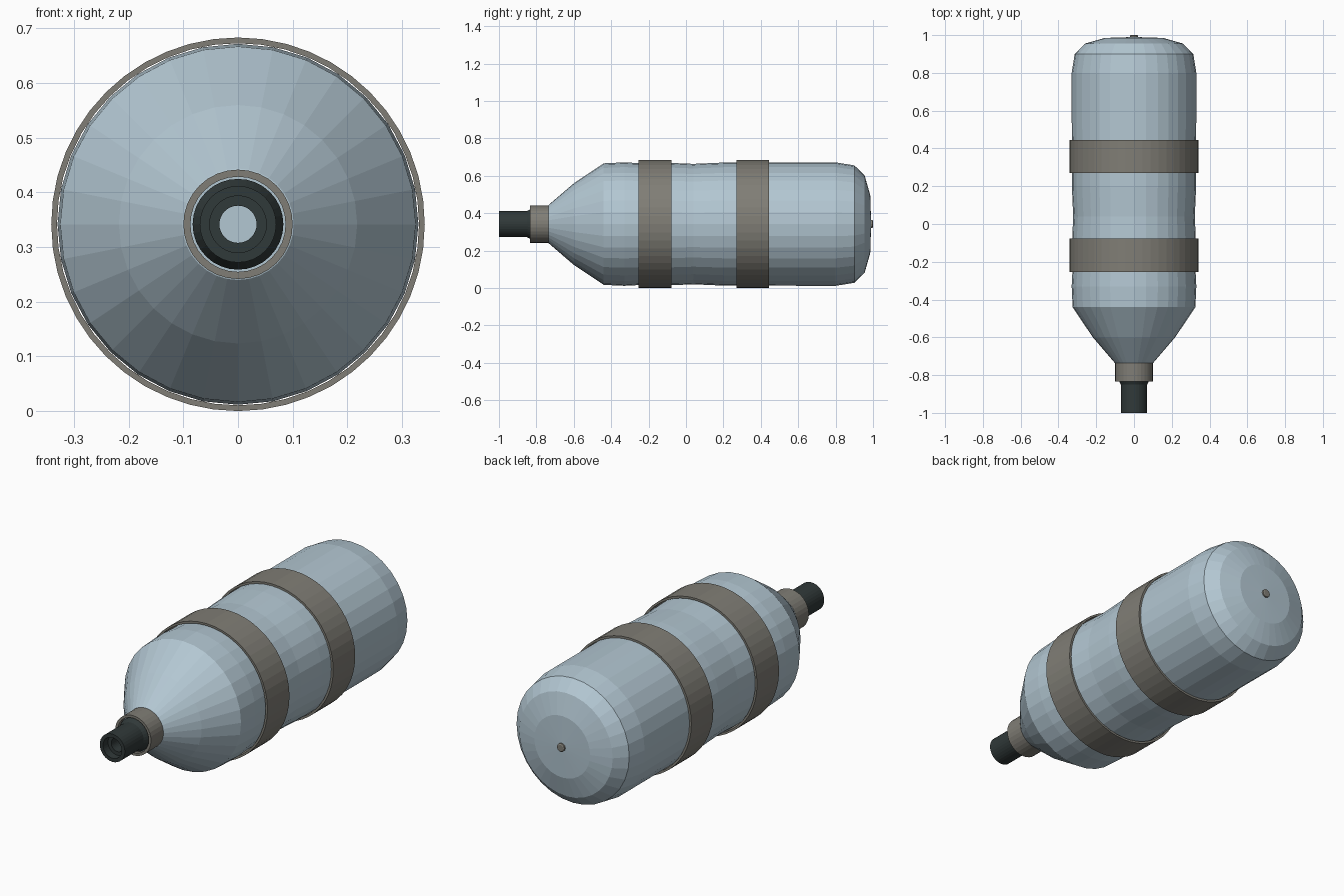
import bpy, bmesh, math

if "Cube" in bpy.data.objects:
    bpy.data.objects.remove(bpy.data.objects["Cube"])

AXIS_Z = 0.3415  # height of the long axis


def material(name, rgb):
    m = bpy.data.materials.new(name)
    m.diffuse_color = (*rgb, 1)
    m.use_nodes = True
    m.node_tree.nodes["Principled BSDF"].inputs["Base Color"].default_value = m.diffuse_color
    return m


blue = material("pale_blue", (0.45, 0.57, 0.645))
grey = material("warm_grey", (0.216, 0.207, 0.18))
dark = material("dark_rubber", (0.03, 0.041, 0.041))


def lathe(name, profile, mat, sides, closed=False):
    """Spin (y, radius) points round the long axis; closed joins last to first."""
    bm = bmesh.new()
    rings = []
    for y, r in profile:
        if r == 0:
            rings.append([bm.verts.new((0, y, AXIS_Z))] * sides)
            continue
        ring = []
        for i in range(sides):
            a = 2 * math.pi * i / sides
            ring.append(bm.verts.new((r * math.sin(a), y, AXIS_Z + r * math.cos(a))))
        rings.append(ring)
    pairs = list(zip(rings, rings[1:]))
    if closed:
        pairs.append((rings[-1], rings[0]))
    for a, b in pairs:
        for i in range(sides):
            j = (i + 1) % sides
            corners = list(dict.fromkeys((a[i], a[j], b[j], b[i])))
            bm.faces.new(corners)
    bmesh.ops.recalc_face_normals(bm, faces=bm.faces)
    mesh = bpy.data.meshes.new(name)
    bm.to_mesh(mesh)
    bm.free()
    mesh.materials.append(mat)
    obj = bpy.data.objects.new(name, mesh)
    bpy.context.collection.objects.link(obj)
    return obj


def band(name, y0, y1, inner, outer, sides):
    return lathe(name, [(y0, inner), (y0, outer), (y1, outer), (y1, inner)],
                 grey, sides, closed=True)


# Bottle body with conical shoulder, slight waist and rounded base
lathe("bottle_body", [
    (-0.81, 0), (-0.81, 0.088), (-0.74, 0.088), (-0.735, 0.102),
    (-0.60, 0.218), (-0.44, 0.325), (-0.33, 0.330), (-0.25, 0.326),
    (-0.08, 0.327), (0.04, 0.322), (0.20, 0.329), (0.80, 0.330),
    (0.90, 0.314), (0.955, 0.26), (0.985, 0.155), (0.99, 0)], blue, 32)

# Straps round the body and collar at the neck
band("front_strap", -0.253, -0.078, 0.331, 0.3415, 48)
band("rear_strap", 0.27, 0.445, 0.331, 0.3415, 48)
band("neck_collar", -0.835, -0.735, 0.087, 0.10, 32)

# Hollow nozzle, flared inside the collar and stepped inside the bore
lathe("nozzle", [
    (-1.0, 0.052), (-1.0, 0.070), (-0.85, 0.070), (-0.825, 0.083),
    (-0.811, 0.083), (-0.811, 0.034), (-0.96, 0.034), (-0.96, 0.052)],
    dark, 32, closed=True)

# Small stud in the centre of the base
lathe("base_stud", [(0.97, 0), (0.97, 0.021), (0.997, 0.021),
                    (1.0, 0.016), (1.0, 0)], grey, 12)
